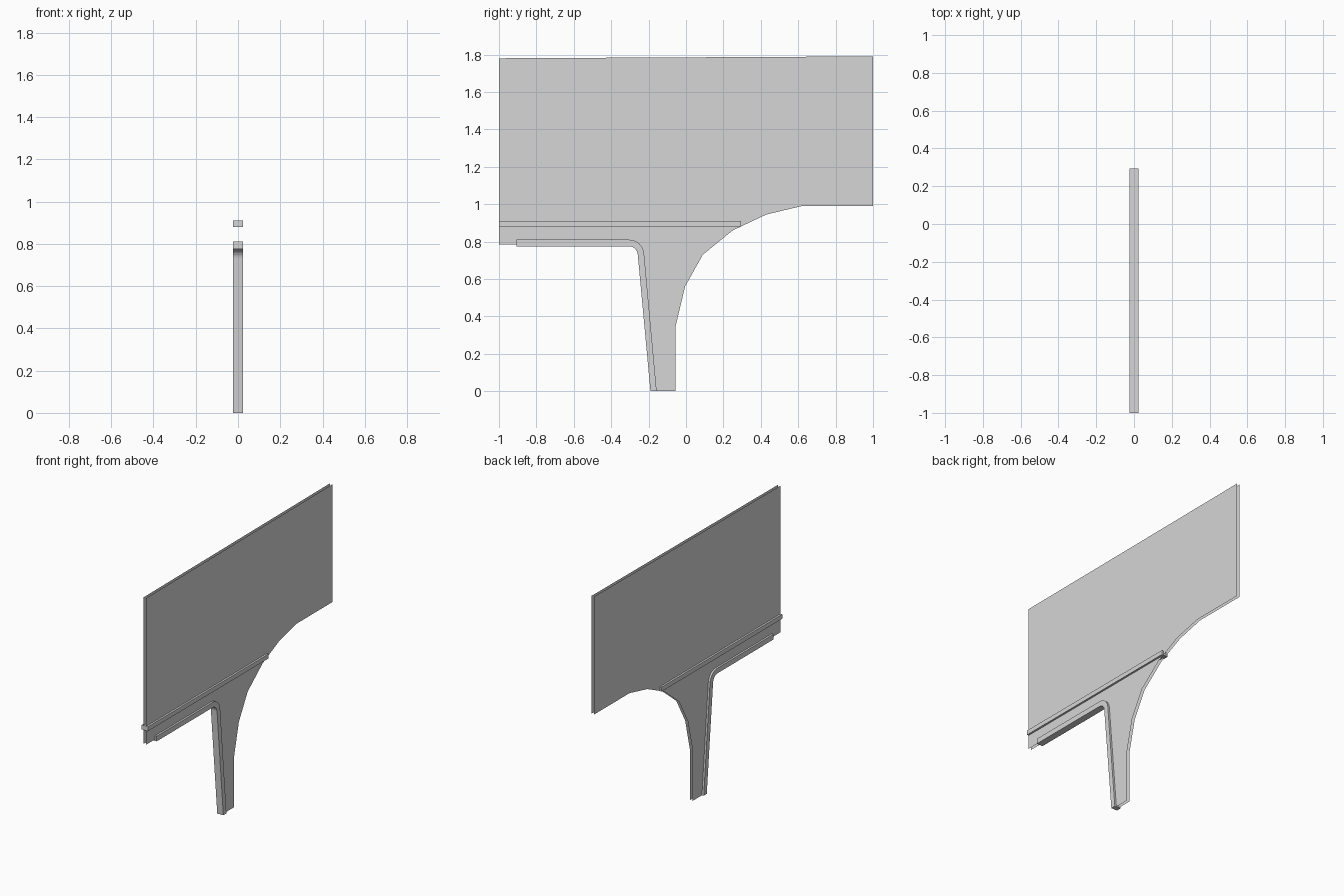
import bpy
import bmesh
import math
from mathutils import Vector

cube = bpy.data.objects.get("Cube")
if cube:
    bpy.data.objects.remove(cube)

grey = bpy.data.materials.new("steel_grey")
grey.use_nodes = True
colour = (0.67, 0.67, 0.67, 1)
grey.diffuse_color = colour
grey.node_tree.nodes["Principled BSDF"].inputs["Base Color"].default_value = colour

FLANGE_HALF = 0.023
WEB_HALF = 0.01


def finish(name, bm):
    mesh = bpy.data.meshes.new(name)
    bm.to_mesh(mesh)
    bm.free()
    mesh.materials.append(grey)
    obj = bpy.data.objects.new(name, mesh)
    bpy.context.collection.objects.link(obj)


def sheet(name, outline, x):
    """Flat open plate from a (y, z) outline, facing outward."""
    bm = bmesh.new()
    face = bm.faces.new([bm.verts.new((x, y, z)) for y, z in outline])
    face.normal_update()
    if face.normal.x * x < 0:
        face.normal_flip()
    finish(name, bm)


def bar(name, outline):
    """Solid bar: a (y, z) outline extruded across the flange width."""
    bm = bmesh.new()
    face = bm.faces.new([bm.verts.new((-FLANGE_HALF, y, z)) for y, z in outline])
    new = bmesh.ops.extrude_face_region(bm, geom=[face])["geom"]
    verts = [v for v in new if isinstance(v, bmesh.types.BMVert)]
    bmesh.ops.translate(bm, verts=verts, vec=(2 * FLANGE_HALF, 0, 0))
    if not any(f.normal.x < 0 and f.calc_center_median().x < 0 for f in bm.faces):
        bm.faces.new([v for v in face.verts] if face.is_valid else
                     [v for v in bm.verts if v.co.x < 0])
    bmesh.ops.recalc_face_normals(bm, faces=bm.faces)
    finish(name, bm)


def fillet(corner, before, after, radius, steps=8):
    """Rounded corner between two straight runs."""
    c, a, b = (Vector(p) for p in (corner, before, after))
    u, v = (a - c).normalized(), (b - c).normalized()
    half = u.angle(v) / 2
    centre = c + (u + v).normalized() * radius / math.sin(half)
    reach = radius / math.tan(half)
    start = (c + u * reach - centre).normalized()
    end = (c + v * reach - centre).normalized()
    return [tuple(centre + start.slerp(end, i / steps) * radius)
            for i in range(steps + 1)]


# Bent lower flange: horizontal run, rounded knee and sloping leg
under = [(-0.905, 0.775), (-0.262, 0.775), (-0.19, 0)]
over = [(-0.905, 0.81), (-0.231, 0.81), (-0.157, 0)]
under_bend = fillet(under[1], under[0], under[2], 0.048)
over_bend = fillet(over[1], over[0], over[2], 0.08)
bar("lower_flange", [under[0], *under_bend, under[2],
                     over[2], *reversed(over_bend), over[0]])

# Straight upper flange
bar("upper_flange", [(-1, 0.88), (0.295, 0.88), (0.295, 0.91), (-1, 0.91)])

# Paired web plates with the curved haunch at the back
haunch = [(0.62, 0.99), (0.43, 0.945), (0.25, 0.86), (0.09, 0.73),
          (-0.005, 0.56), (-0.055, 0.35)]
web = [(-1, 1.78), (1, 1.79), (1, 0.99), *haunch, (-0.055, 0), (-0.175, 0),
       *reversed(under_bend), (-0.905, 0.785), (-1, 0.785)]
for side, x in (("left", WEB_HALF), ("right", -WEB_HALF)):
    sheet(side + "_web", web, x)
